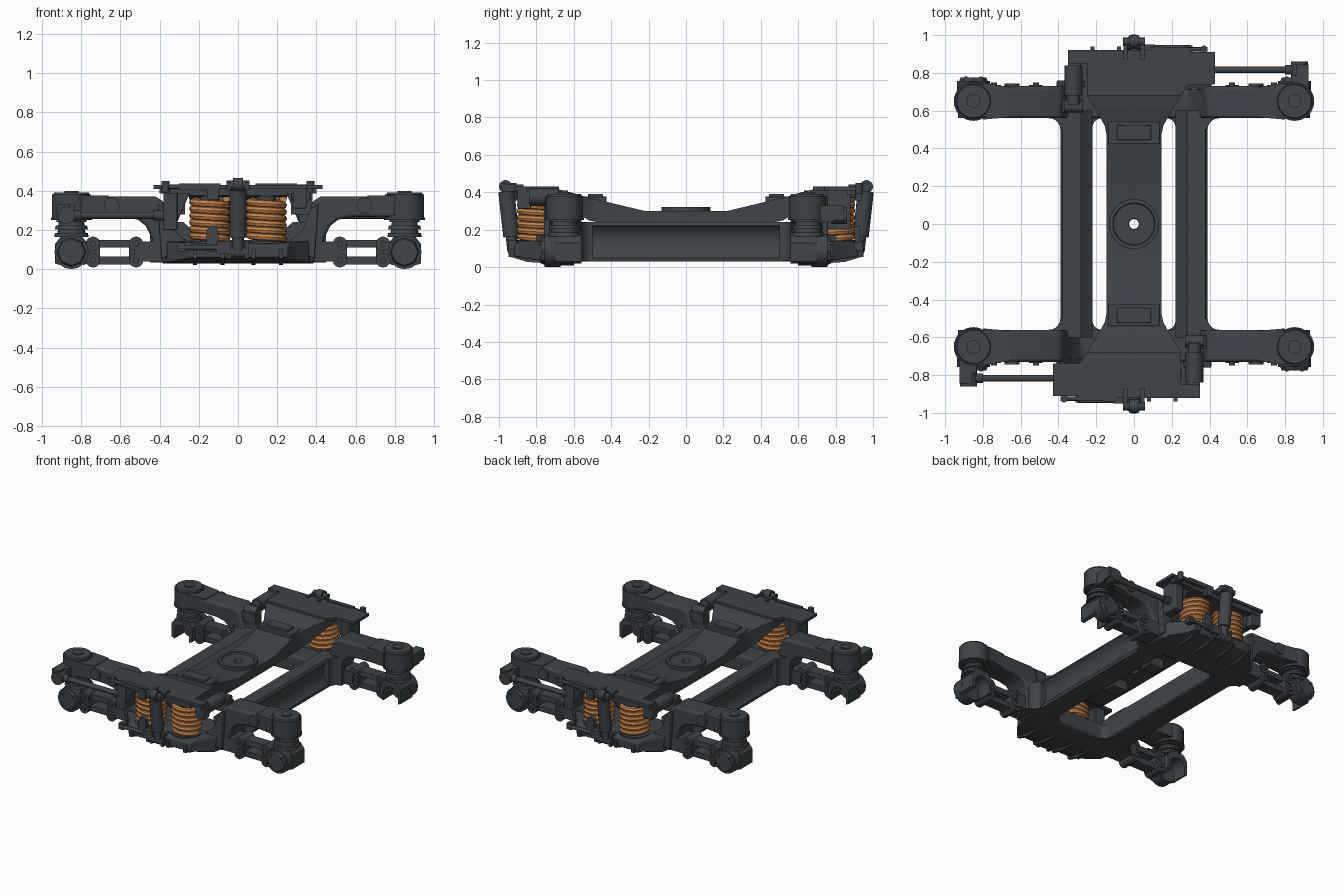
import bpy, bmesh
from math import pi, sin, cos
from mathutils import Matrix, Vector

if "Cube" in bpy.data.objects:
    bpy.data.objects.remove(bpy.data.objects["Cube"])

def material(name, col):
    m = bpy.data.materials.new(name)
    m.diffuse_color = col
    m.use_nodes = True
    m.node_tree.nodes["Principled BSDF"].inputs["Base Color"].default_value = m.diffuse_color
    return m
DARK = material("dark_steel", (0.05, 0.058, 0.065, 1))
ORANGE = material("spring_orange", (0.6, 0.24, 0.07, 1))

ONE = [(1, 1)]
ENDS = [(1, 1), (1, -1)]              # mirrored front/back
TURN = [(1, 1), (-1, -1)]             # turned half round
QUAD = [(1, 1), (-1, 1), (1, -1), (-1, -1)]

def emit(name, bm, sym=ONE, mat=DARK, bevel=0.0):
    bmesh.ops.recalc_face_normals(bm, faces=bm.faces)
    base = bpy.data.meshes.new(name + "_base")
    bm.to_mesh(base)
    out = bmesh.new()
    for sx, sy in sym:
        c = base.copy()
        c.transform(Matrix.Diagonal((sx, sy, 1, 1)))
        out.from_mesh(c)
        bpy.data.meshes.remove(c)
    bmesh.ops.recalc_face_normals(out, faces=out.faces)
    me = bpy.data.meshes.new(name)
    out.to_mesh(me)
    out.free(); bm.free(); bpy.data.meshes.remove(base)
    me.materials.append(mat)
    ob = bpy.data.objects.new(name, me)
    bpy.context.collection.objects.link(ob)
    if bevel:
        b = ob.modifiers.new("bevel", 'BEVEL')
        b.width, b.segments, b.limit_method, b.angle_limit = bevel, 2, 'ANGLE', 0.6
    return ob

def prism(bm, pts, axis, a, b):
    f = {'x': lambda p, t: (t, p[0], p[1]), 'y': lambda p, t: (p[0], t, p[1]),
         'z': lambda p, t: (p[0], p[1], t)}[axis]
    loft(bm, [[f(p, t) for p in pts] for t in (a, b)])

def loft(bm, rings):
    vs = [[bm.verts.new(p) for p in r] for r in rings]
    n = len(vs[0])
    for r, s in zip(vs, vs[1:]):
        for i in range(n):
            bm.faces.new((r[i], r[(i + 1) % n], s[(i + 1) % n], s[i]))
    bm.faces.new(vs[0][::-1]); bm.faces.new(vs[-1])

def box(bm, x0, x1, y0, y1, z0, z1):
    prism(bm, [(x0, y0), (x1, y0), (x1, y1), (x0, y1)], 'z', z0, z1)

def cyl(bm, p, q, r, r2=None, seg=24):
    p, q = Vector(p), Vector(q)
    rot = Vector((0, 0, 1)).rotation_difference(q - p).to_matrix().to_4x4()
    bmesh.ops.create_cone(bm, cap_ends=True, segments=seg, radius1=r, radius2=r if r2 is None else r2,
                          depth=(q - p).length, matrix=Matrix.Translation((p + q) / 2) @ rot)

def helix(bm, x, y, R, wire, z0, z1, turns, n=24, k=8):
    rings, N = [], int(turns * n)
    for i in range(N + 1):
        a = 2 * pi * i / n
        z = z0 + (z1 - z0) * i / N
        rings.append([(x + (R + wire * cos(2 * pi * j / k)) * cos(a), y + (R + wire * cos(2 * pi * j / k)) * sin(a),
                       z + wire * sin(2 * pi * j / k)) for j in range(k)])
    loft(bm, rings)

# Side frames: dropped centre with raised arms
half = [(.84, .385), (.72, .37), (.42, .37), (.38, .345), (.345, .22), (.28, .15)]
low = [(.38, .03), (.42, .06), (.44, .16), (.47, .22), (.51, .252), (.57, .265), (.84, .27)]
bm = bmesh.new()
prism(bm, half + [(-x, z) for x, z in half[::-1]] + [(-x, z) for x, z in low[::-1]] + low, 'y', .56, .73)
emit("side_frame", bm, ENDS, bevel=.014)

# Round arm ends with caps, neck flare and side discs
bm = bmesh.new()
prism(bm, [(.66, .565), (.80, .553), (.80, .747), (.66, .725)], 'z', .272, .375)
cyl(bm, (.85, .65, .262), (.85, .65, .38), .1, seg=32)
cyl(bm, (.85, .65, .38), (.85, .65, .392), .092, .088, seg=32)
cyl(bm, (.85, .65, .39), (.85, .65, .4), .036)
cyl(bm, (.85, .65, .252), (.85, .65, .264), .104, seg=32)
cyl(bm, (.645, .72, .325), (.645, .745, .325), .04)
emit("arm_end", bm, QUAD)

# Cross beams between the side frames, with hollowed outer face
bm = bmesh.new()
prism(bm, [(.23, .03), (.385, .03), (.388, .05), (.365, .075), (.348, .12), (.35, .17), (.368, .205), (.388, .222),
           (.378, .24), (.28, .24), (.22, .19), (.22, .04)], 'y', -.6, .6)
emit("cross_beam", bm, [(1, 1), (-1, 1)])

# Rounded corner gussets at the beam ends
bm = bmesh.new()
fil = [(.45 - .06 * cos(t * pi / 12), .50 + .06 * sin(t * pi / 12)) for t in range(7)]
prism(bm, [(.33, .5)] + fil + [(.45, .6), (.33, .6)], 'z', .035, .24)
fil = [(.17 + .05 * cos(t * pi / 12), .51 + .05 * sin(t * pi / 12)) for t in range(7)]
prism(bm, [(.28, .51)] + fil + [(.17, .6), (.28, .6)], 'z', .035, .14)
emit("corner_gusset", bm, QUAD)

# Tapered spring trays outside the side frame, with side gussets and lower ribs
bm = bmesh.new()
loft(bm, [[(-w, y, b), (w, y, b), (w, y, t), (-w, y, t)] for y, w, b, t in
          ((.70, .37, .03, .14), (.78, .36, .035, .14), (.88, .27, .05, .137), (.92, .25, .06, .12))])
for s in (1, -1):
    prism(bm, [(s * .39, .05), (s * .41, .33), (s * .37, .31), (s * .33, .2), (s * .25, .13)], 'y', .71, .76)
emit("spring_tray", bm, ENDS, bevel=.006)
bm = bmesh.new()
for x in (-.22, -.08, .08, .22):
    prism(bm, [(.74, .02), (.85, .028), (.94, .055), (.94, .1), (.74, .1)], 'x', x - .01, x + .01)
emit("tray_rib", bm, ENDS)

# Paired coil springs and their seats
bm = bmesh.new()
for x in (-.145, .145):
    helix(bm, x, .80, .086, .019, .155, .36, 6)
emit("coil_spring", bm, ENDS, ORANGE)
bm = bmesh.new()
for x in (-.145, .145):
    cyl(bm, (x, .8, .13), (x, .8, .142), .108, seg=32)
    cyl(bm, (x, .8, .37), (x, .8, .385), .108, seg=32)
    cyl(bm, (x, .8, .14), (x, .8, .37), .05)
emit("spring_seat", bm, ENDS)

# Bolster: lofted swan-neck beam with a bored centre
prof = [(.22, .145, .30, .235), (.47, .145, .36, .24), (.52, .155, .37, .25), (.60, .20, .395, .30),
        (.68, .25, .415, .36), (.91, .25, .428, .375)]
prof = [(-y, w, t, b) for y, w, t, b in prof[::-1]] + prof
bm = bmesh.new()
loft(bm, [[(-w, y, b), (w, y, b), (w, y, t), (-w, y, t)] for y, w, t, b in prof])
bolster = emit("bolster", bm)
bm = bmesh.new()
cyl(bm, (0, 0, .1), (0, 0, .5), .027)
cutter = emit("bore_cutter", bm)
cutter.hide_render = True
cutter.display_type = 'WIRE'
cut = bolster.modifiers.new("bore", 'BOOLEAN')
cut.operation, cut.object, cut.solver = 'DIFFERENCE', cutter, 'EXACT'
bpy.context.view_layer.objects.active = bolster
bpy.ops.object.modifier_apply(modifier="bore")
bpy.data.objects.remove(cutter)

# Bolster end plates and hanging brackets
bm = bmesh.new()
prism(bm, [(-.35, .92), (-.35, .85), (-.25, .85), (-.25, .68), (.25, .68), (.285, .735), (.43, .74), (.43, .91),
           (.2, .91), (.19, .92)], 'z', .41, .43)
box(bm, -.34, .4, .86, .905, .385, .412)
emit("bolster_end_plate", bm, TURN)
bm = bmesh.new()
box(bm, .31, .38, .755, .88, .2, .412)
prism(bm, [(.25, .38), (.31, .24), (.31, .41), (.25, .41)], 'y', .77, .86)
box(bm, -.35, -.28, .83, .90, .31, .412)
emit("plate_bracket", bm, TURN, bevel=.006)

# Centre pivot: hollow turned ring
bm = bmesh.new()
ring = [(.026, .285), (.132, .285), (.132, .322), (.112, .322), (.108, .312), (.03, .312), (.026, .306)]
rows = [[bm.verts.new((r * cos(a * pi / 20), r * sin(a * pi / 20), z)) for r, z in ring] for a in range(40)]
for i in range(40):
    p, q = rows[i], rows[(i + 1) % 40]
    for j in range(len(ring)):
        k = (j + 1) % len(ring)
        bm.faces.new((p[j], q[j], q[k], p[k]))
emit("centre_pivot", bm)
# Side bearer pads and underside stops
bm = bmesh.new()
box(bm, -.135, .135, .425, .54, .33, .378)
box(bm, -.09, .09, .445, .525, .37, .392)
box(bm, -.06, .06, .14, .24, .17, .24)
emit("side_bearer", bm, ENDS, bevel=.004)

# Rubber primary springs above the axle boxes
bm = bmesh.new()
for i, r in enumerate((.088, .072, .084, .068, .078)):
    cyl(bm, (.85, .65, .165 + i * .019), (.85, .65, .184 + i * .019), r, r * .95)
emit("primary_spring", bm, QUAD)

# Axle boxes: arched body open below on the inside, round cover outside
bm = bmesh.new()
outer = [(.933, .03), (.933, .13), (.90, .172), (.80, .172), (.767, .13), (.767, .03)]
inner = [(.85 + .06 * cos(t * pi / 8), .075 + .057 * sin(t * pi / 8)) for t in range(8, -1, -1)]
prism(bm, outer + [(.79, .02)] + inner + [(.91, .02)], 'y', .56, .70)
cyl(bm, (.85, .67, .087), (.85, .757, .087), .087, seg=16)
cyl(bm, (.85, .755, .087), (.85, .775, .087), .076, .068, seg=8)
for k in range(4):
    a = pi / 4 + k * pi / 2
    x, z = .85 + .056 * cos(a), .087 + .056 * sin(a)
    cyl(bm, (x, .76, z), (x, .782, z), .01, seg=6)
emit("axle_box", bm, QUAD)

# Twin guide links from axle box to frame
bm = bmesh.new()
for z in (.045, .13):
    box(bm, .52, .74, .625, .705, z - .02, z + .02)
    for x in (.52, .74):
        cyl(bm, (x, .60, z), (x, .735, z), .036)
        cyl(bm, (x, .585, z), (x, .75, z), .016, seg=12)
for x in (.52, .74):
    box(bm, x - .035, x + .035, .61, .725, .045, .13)
box(bm, .74, .79, .60, .72, .03, .145)
box(bm, .39, .52, .59, .73, .04, .14)
emit("guide_link", bm, QUAD)

# Vertical dampers at the middle of each side
bm = bmesh.new()
at = lambda t: (0, .925 + .04 * t, .085 + .355 * t)
cyl(bm, at(0), at(.5), .03)
cyl(bm, at(.22), at(.9), .043)
cyl(bm, at(.85), at(1), .024)
cyl(bm, (-.058, .965, .43), (.058, .965, .43), .022)
cyl(bm, (-.025, .965, .43), (.025, .965, .43), .035)
cyl(bm, (-.05, .925, .085), (.05, .925, .085), .028)
for x in (-.045, .045):
    box(bm, x - .01, x + .01, .87, .985, .405, .442)
    box(bm, x - .01, x + .01, .88, .95, .055, .145)
emit("vertical_damper", bm, TURN)

# Lateral dampers between arm and end plate
bm = bmesh.new()
cyl(bm, (-.32, .63, .375), (-.32, .74, .375), .034)
cyl(bm, (-.32, .68, .375), (-.32, .84, .375), .047)
cyl(bm, (-.37, .62, .365), (-.27, .62, .365), .03)
box(bm, -.38, -.27, .59, .66, .28, .355)
emit("lateral_damper", bm, TURN)

# Traction rods and frame-side lugs
bm = bmesh.new()
cyl(bm, (.36, .817, .275), (.88, .817, .275), .018)
cyl(bm, (.38, .817, .275), (.43, .817, .275), .026)
cyl(bm, (.80, .817, .275), (.85, .817, .275), .026)
cyl(bm, (.875, .775, .275), (.875, .86, .275), .045)
box(bm, .835, .925, .70, .79, .24, .33)
box(bm, .86, .925, .78, .845, .25, .33)
emit("traction_rod", bm, TURN)

# Levelling gear: valve, lever and linkage bracket
bm = bmesh.new()
box(bm, .09, .30, .905, .935, .405, .437)
box(bm, .10, .155, .90, .94, .355, .43)
cyl(bm, (.28, .925, .42), (.39, .925, .42), .011, seg=12)
cyl(bm, (.37, .925, .39), (.37, .925, .45), .02, seg=12)
cyl(bm, (.08, .935, .11), (.30, .935, .11), .013, seg=12)
box(bm, .27, .31, .90, .945, .09, .135)
box(bm, .10, .16, .90, .93, .09, .19)
cyl(bm, (.13, .90, .19), (.13, .93, .19), .03)
box(bm, .05, .11, .91, .95, .08, .14)
emit("levelling_gear", bm, TURN)

# Smooth shading with sharp edges kept
for o in bpy.context.collection.objects:
    o.select_set(True)
    bpy.context.view_layer.objects.active = o
bpy.ops.object.shade_smooth_by_angle(angle=0.6)
